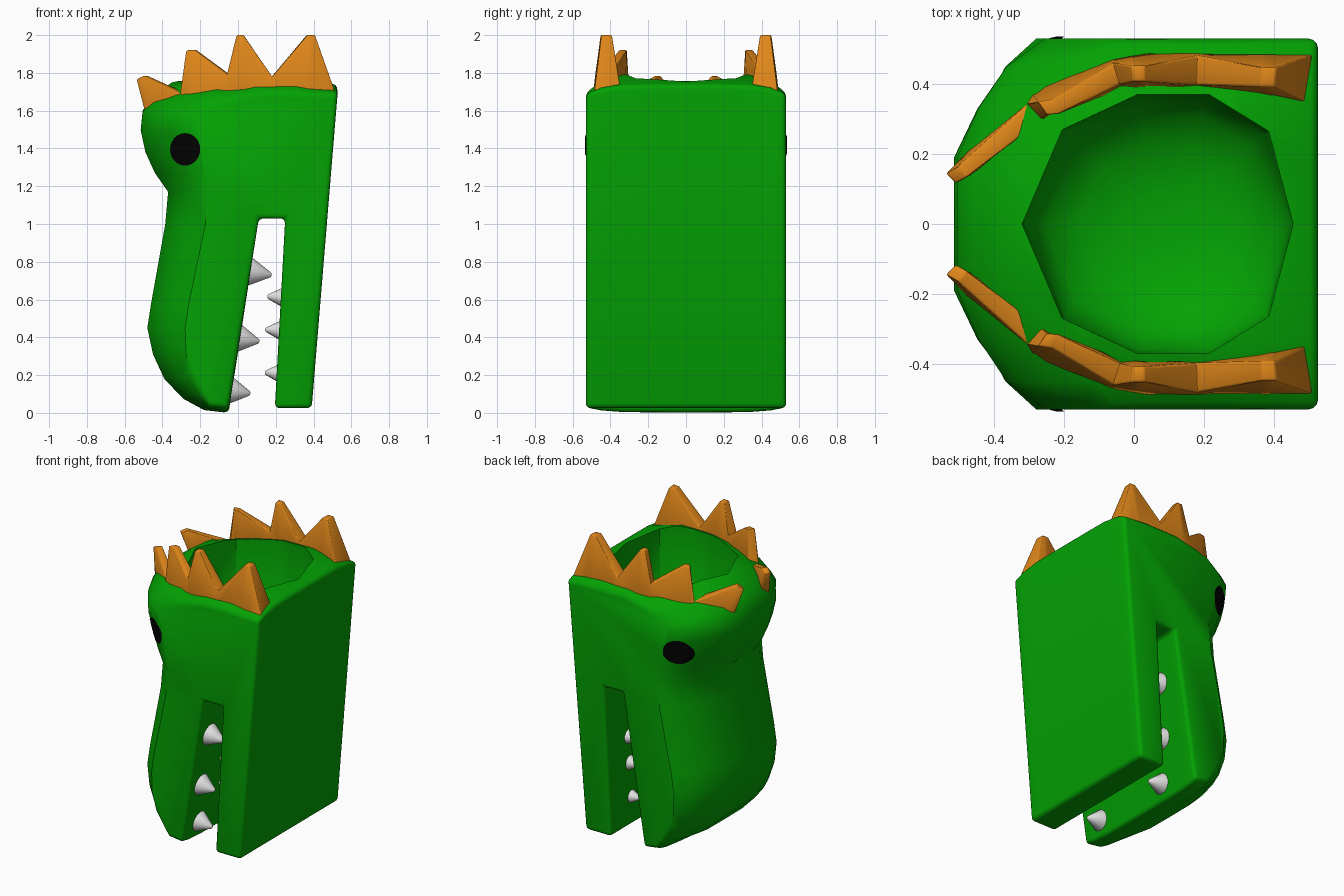
import bpy, bmesh, math
from mathutils import Vector

if "Cube" in bpy.data.objects:
    bpy.data.objects.remove(bpy.data.objects["Cube"])


def material(name, rgb):
    m = bpy.data.materials.new(name)
    m.diffuse_color = (*rgb, 1)
    m.use_nodes = True
    m.node_tree.nodes["Principled BSDF"].inputs["Base Color"].default_value = m.diffuse_color
    return m


GREEN = material("green", (0.001, 0.36, 0.001))
ORANGE = material("orange", (0.74, 0.24, 0.01))
WHITE = material("tooth_white", (0.75, 0.75, 0.75))
BLACK = material("black", (0.001, 0.001, 0.001))


def add_object(name, bm, mat):
    bmesh.ops.recalc_face_normals(bm, faces=bm.faces)
    me = bpy.data.meshes.new(name)
    bm.to_mesh(me)
    bm.free()
    me.materials.append(mat)
    ob = bpy.data.objects.new(name, me)
    bpy.context.collection.objects.link(ob)
    return ob


def finish(ob, angle=40):
    """Apply the modifiers, then smooth all but the sharp edges."""
    bpy.ops.object.select_all(action='DESELECT')
    ob.select_set(True)
    bpy.context.view_layer.objects.active = ob
    bpy.ops.object.convert(target='MESH')
    bpy.ops.object.shade_smooth_by_angle(angle=math.radians(angle))


def bevel(ob, width, segments, angle, clamp=True):
    b = ob.modifiers.new("Bevel", 'BEVEL')
    b.width, b.segments = width, segments
    b.limit_method, b.angle_limit = 'ANGLE', math.radians(angle)
    b.use_clamp_overlap = clamp


def loft(bm, rings, capped=True):
    """Join equal closed rings of points with quads."""
    vs = [[bm.verts.new(p) for p in r] for r in rings]
    for a, b in zip(vs, vs[1:]):
        for i in range(len(a)):
            j = (i + 1) % len(a)
            bm.faces.new((a[i], a[j], b[j], b[i]))
    if capped:
        bm.faces.new(vs[0])
        bm.faces.new(vs[-1])


# Body profile: x, z, share of the sideways rounding, share of the top dome
PROFILE = [
    (0.39, 0.025, 0, 0), (0.195, 0.025, 0, 0), (0.25, 1.03, 0, 0), (0.11, 1.03, 0, 0),
    (-0.05, 0.0, 0, -0.25), (-0.18, 0.015, 0.1, -0.25), (-0.29, 0.075, 0.4, -0.2),
    (-0.39, 0.18, 0.6, 0), (-0.45, 0.31, 0.7, 0), (-0.48, 0.45, 0.8, 0),
    (-0.46, 0.58, 0.8, 0), (-0.385, 1.0, 0.85, 0), (-0.37, 1.17, 0.85, 0),
    (-0.44, 1.27, 1.05, 0), (-0.49, 1.38, 1.15, 0), (-0.515, 1.5, 1.12, 0.2),
    (-0.505, 1.6, 1, 0.5), (-0.46, 1.67, 0.95, 0.8), (-0.35, 1.75, 0.8, 1),
    (-0.2, 1.78, 0.6, 1), (0.05, 1.80, 0.2, 1), (0.3, 1.795, 0, 1), (0.528, 1.735, 0, 0.45)]
# Cross slices: y, snout setback, dome drop, extra drop at the front
SLICES = [(0, 0, 0, 0), (0.19, 0.0, 0, 0.02), (0.33, 0.06, 0.003, 0.06),
          (0.45, 0.14, 0.04, 0.05), (0.53, 0.25, 0.10, 0.03)]

rings = []
for sign, part in ((-1, SLICES[:0:-1]), (1, SLICES)):
    for y, back, drop, front in part:
        rings.append([(x + back * w, sign * y, z - dome * (drop + front * w))
                      for x, z, w, dome in PROFILE])
bm = bmesh.new()
loft(bm, rings)
body = add_object("body", bm, GREEN)
bevel(body, 0.025, 3, 50, clamp=False)

# Ten-sided well with a dished floor cut into the top of the head
HALF = [(0.455, 0), (0.385, 0.265), (0.215, 0.37), (0.01, 0.37), (-0.205, 0.27), (-0.32, 0)]
OUTLINE = HALF + [(x, -y) for x, y in HALF[4:0:-1]]
bm = bmesh.new()
bowl = []
for z, s in ((2.1, 1.005), (1.75, 1), (1.32, 0.97), (1.24, 0.84), (1.18, 0.6), (1.15, 0.25)):
    bowl.append([(0.067 + (x - 0.067) * s, y * s, z) for x, y in OUTLINE])
loft(bm, bowl)
cutter = add_object("bowl_cutter", bm, GREEN)
cutter.hide_render = True
cut = body.modifiers.new("Bowl", 'BOOLEAN')
cut.operation, cut.solver, cut.object = 'DIFFERENCE', 'EXACT', cutter
finish(body)
bpy.data.objects.remove(cutter)

# Spiked crest stations: base point, top point, base and top half thickness
CREST = [
    ((-0.47, 0.17, 1.58), (-0.525, 0.13, 1.765), 0.030, 0.020),
    ((-0.45, 0.19, 1.59), (-0.49, 0.15, 1.785), 0.032, 0.020),
    ((-0.30, 0.32, 1.63), (-0.285, 0.32, 1.69), 0.036, 0.030),
    ((-0.27, 0.34, 1.64), (-0.262, 0.33, 1.92), 0.040, 0.022),
    ((-0.24, 0.36, 1.65), (-0.225, 0.335, 1.92), 0.042, 0.022),
    ((-0.05, 0.43, 1.67), (-0.05, 0.43, 1.79), 0.045, 0.032),
    ((0.00, 0.435, 1.69), (-0.005, 0.43, 2.0), 0.048, 0.022),
    ((0.04, 0.44, 1.69), (0.03, 0.43, 2.0), 0.050, 0.022),
    ((0.18, 0.44, 1.68), (0.18, 0.44, 1.78), 0.052, 0.042),
    ((0.36, 0.43, 1.67), (0.365, 0.42, 2.0), 0.062, 0.028),
    ((0.41, 0.425, 1.67), (0.405, 0.42, 2.0), 0.066, 0.028),
    ((0.505, 0.415, 1.67), (0.50, 0.415, 1.72), 0.074, 0.068)]

# Teeth: base x, base z, direction, height, radius, y on either side
UP, LOW = Vector((0.988, 0, -0.157)), Vector((-1, 0, 0.05))
TEETH = [(0.068, 0.747, UP, 0.115, 0.075, -0.40, 0.32),
         (0.008, 0.395, UP, 0.11, 0.075, -0.41, 0.28),
         (-0.035, 0.118, UP, 0.105, 0.072, -0.37, 0.22),
         (0.229, 0.612, LOW, 0.078, 0.05, -0.41, 0.29),
         (0.218, 0.437, LOW, 0.078, 0.05, -0.41, 0.29),
         (0.207, 0.21, LOW, 0.068, 0.045, -0.41, 0.29)]

for side, label in ((-1, "right"), (1, "left")):
    # Crest
    rings = []
    for i, (base, top, wb, wt) in enumerate(CREST):
        a, b = CREST[max(i - 1, 0)][0], CREST[min(i + 1, len(CREST) - 1)][0]
        n = Vector((a[1] - b[1], b[0] - a[0], 0)).normalized()
        ring = [Vector(base) - n * wb, Vector(base) + n * wb,
                Vector(top) + n * wt, Vector(top) - n * wt]
        rings.append([(p.x, p.y * side, p.z) for p in ring])
    bm = bmesh.new()
    loft(bm, rings)
    crest = add_object("crest_" + label, bm, ORANGE)
    bevel(crest, 0.014, 2, 35)
    finish(crest)

    # Eye: thin disc laid on the head
    bm = bmesh.new()
    centre = bm.verts.new((-0.28, side * 0.9, 1.395))
    prev = None
    for k in range(1, 5):
        cur = [bm.verts.new((-0.28 + 0.02 * k * math.cos(t * math.tau / 24), side * 0.9,
                             1.395 + 0.0215 * k * math.sin(t * math.tau / 24)))
               for t in range(24)]
        for t in range(24):
            u = (t + 1) % 24
            bm.faces.new((centre, cur[t], cur[u]) if prev is None
                         else (prev[t], cur[t], cur[u], prev[u]))
        prev = cur
    eye = add_object("eye_" + label, bm, BLACK)
    if eye.data.polygons[0].normal.y * side < 0:
        eye.data.flip_normals()
    wrap = eye.modifiers.new("Wrap", 'SHRINKWRAP')
    wrap.target, wrap.wrap_method = body, 'PROJECT'
    wrap.use_project_y = True
    wrap.use_negative_direction = wrap.use_positive_direction = True
    wrap.wrap_mode, wrap.offset = 'OUTSIDE_SURFACE', 0.006
    finish(eye)

    # Teeth
    for i, (x, z, d, h, r, y_right, y_left) in enumerate(TEETH):
        bm = bmesh.new()
        bmesh.ops.create_cone(bm, cap_ends=True, segments=16, radius1=r, radius2=0.01,
                              depth=h)
        tooth = add_object(f"tooth_{label}_{i + 1}", bm, WHITE)
        y = y_left if side > 0 else y_right
        tooth.location = Vector((x, y, z)) + d * (h / 2 - 0.004)
        tooth.rotation_euler = d.to_track_quat('Z', 'Y').to_euler()
        bevel(tooth, 0.006, 2, 45)
        finish(tooth)
